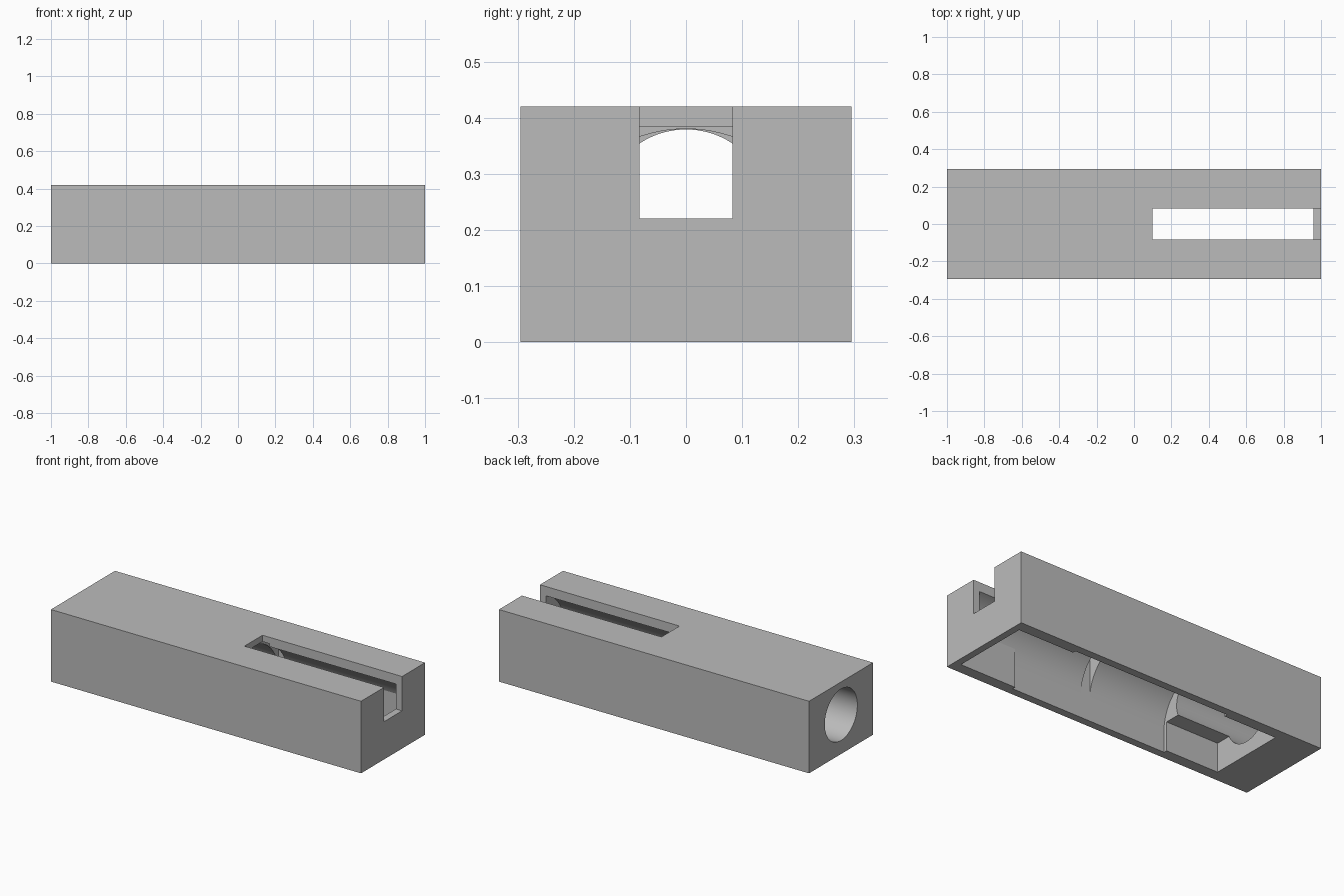
import bpy
import bmesh
from math import sin, cos, radians

default_cube = bpy.data.objects.get("Cube")
if default_cube:
    bpy.data.objects.remove(default_cube, do_unlink=True)

grey = bpy.data.materials.new("plain grey")
grey.use_nodes = True
colour = (0.5, 0.5, 0.5, 1)
grey.diffuse_color = colour
grey.node_tree.nodes["Principled BSDF"].inputs["Base Color"].default_value = colour


def prism(name, profile, x0, x1):
    """Extrude a (y, z) profile along x."""
    bm = bmesh.new()
    face = bm.faces.new([bm.verts.new((x0, y, z)) for y, z in profile])
    extruded = bmesh.ops.extrude_face_region(bm, geom=[face])["geom"]
    moved = [v for v in extruded if isinstance(v, bmesh.types.BMVert)]
    bmesh.ops.translate(bm, verts=moved, vec=(x1 - x0, 0, 0))
    bmesh.ops.recalc_face_normals(bm, faces=bm.faces)
    mesh = bpy.data.meshes.new(name)
    bm.to_mesh(mesh)
    bm.free()
    mesh.materials.append(grey)
    obj = bpy.data.objects.new(name, mesh)
    bpy.context.collection.objects.link(obj)
    return obj


def rect(half_width, z0, z1):
    return [(-half_width, z0), (half_width, z0), (half_width, z1), (-half_width, z1)]


def arc(radius, centre_z, start, end, step=3.75):
    count = round((end - start) / step)
    angles = [radians(start + i * step) for i in range(count + 1)]
    return [(radius * cos(a), centre_z + radius * sin(a)) for a in angles]


def arch(clip_angle):
    """Arched tunnel, open below; the clip angle narrows its side walls."""
    top = arc(0.25, 0.13, clip_angle, 180 - clip_angle)
    return [(top[-1][0], -0.05), (top[0][0], -0.05)] + top


# Solid block
housing = prism("housing", rect(0.295, 0, 0.42), -1, 1)

# Hollows, cut in turn
cutters = [
    prism("main_chamber", arch(0), -0.41, 0.6),
    prism("front_chamber", arch(22.5), 0.6, 0.96),
    prism("plate_gap", rect(0.25, -0.05, 0.383), 0.085, 0.145),
    prism("rear_recess", rect(0.23, -0.05, 0.17), -0.75, -0.40),
    prism("round_bore", arc(0.15, 0.229, 0, 356.25), -1.05, -0.40),
    prism("top_slot", rect(0.083, 0.22, 0.5), 0.1, 1.05),
]
bpy.context.view_layer.objects.active = housing
for cutter in cutters:
    cut = housing.modifiers.new(cutter.name, "BOOLEAN")
    cut.operation = "DIFFERENCE"
    cut.solver = "EXACT"
    cut.object = cutter
    bpy.ops.object.modifier_apply(modifier=cut.name)
    bpy.data.objects.remove(cutter, do_unlink=True)

# Smooth the curved walls, keep edges sharp
bpy.ops.object.select_all(action="DESELECT")
housing.select_set(True)
bpy.ops.object.shade_smooth_by_angle(angle=radians(20))
